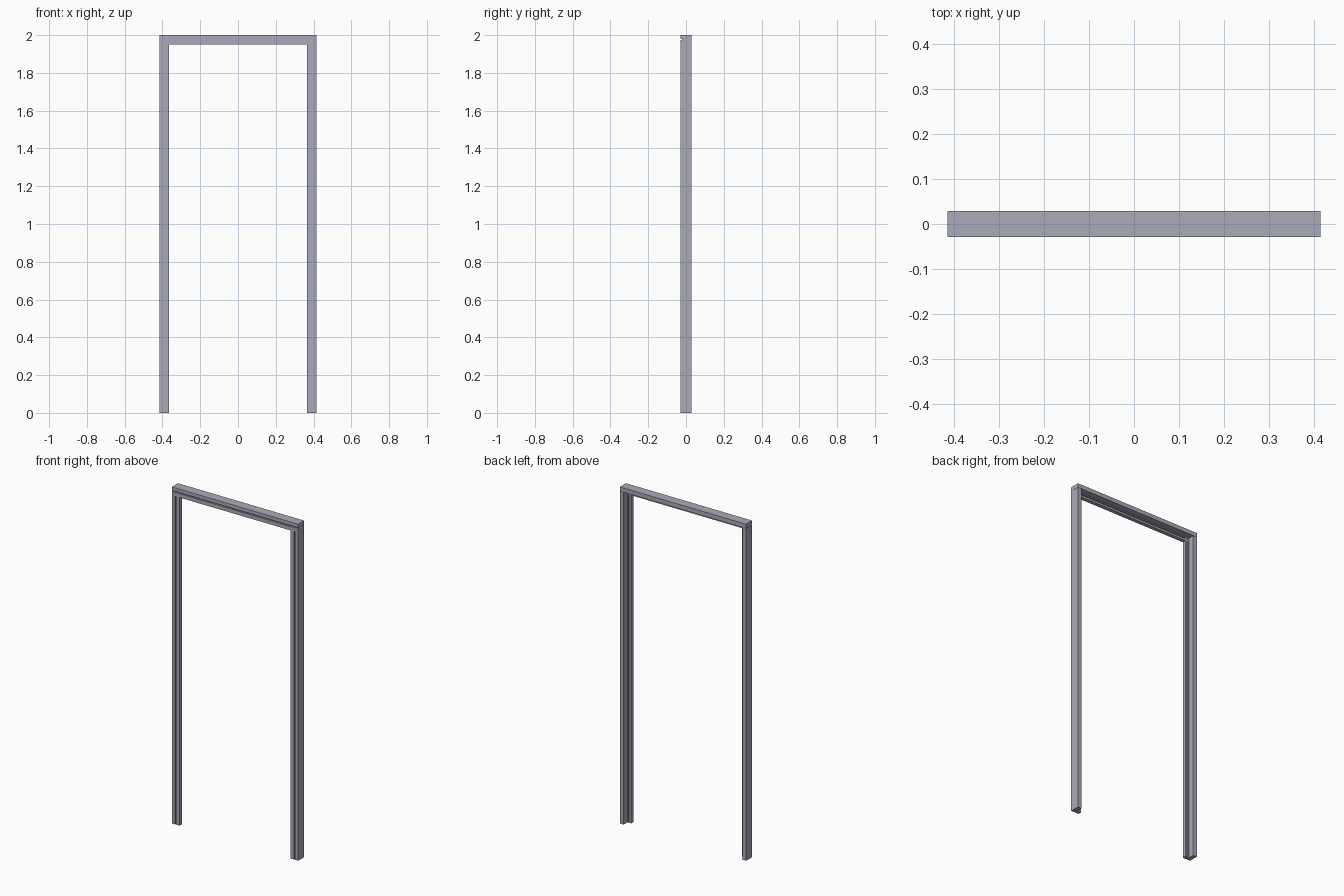
import bpy
import bmesh
from mathutils import Vector

cube = bpy.data.objects.get("Cube")
if cube:
    bpy.data.objects.remove(cube, do_unlink=True)

HALF_W, HEIGHT, HALF_D = 0.415, 2.0, 0.0285
FACE, BACK_FACE = 0.05, 0.025       # frame width at the front and at the back
STOP_Y = -0.006                     # back of the door stop

paint = bpy.data.materials.new("blue_grey_paint")
paint.use_nodes = True
colour = (0.40, 0.41, 0.48, 1)
paint.diffuse_color = colour
paint.node_tree.nodes["Principled BSDF"].inputs["Base Color"].default_value = colour

# Frame section: (distance in from the outer edge, depth)
section = [
    (0, -HALF_D),
    # shadow groove in the front face
    (0.021, -HALF_D), (0.021, -HALF_D + 0.007),
    (0.027, -HALF_D + 0.007), (0.027, -HALF_D),
    # door stop
    (FACE, -HALF_D), (FACE, STOP_Y),
    # seal slot behind the stop
    (0.038, STOP_Y), (0.038, STOP_Y - 0.006),
    (0.031, STOP_Y - 0.006), (0.031, STOP_Y),
    # rebate and back face
    (BACK_FACE, STOP_Y), (BACK_FACE, HALF_D), (0, HALF_D),
]


def extrude_section(name, place, along):
    """Place the section with a mapping and extrude it along a vector."""
    bm = bmesh.new()
    face = bm.faces.new([bm.verts.new(place(w, y)) for w, y in section])
    grown = bmesh.ops.extrude_face_region(bm, geom=[face], use_keep_orig=True)
    moved = [v for v in grown["geom"] if isinstance(v, bmesh.types.BMVert)]
    bmesh.ops.translate(bm, verts=moved, vec=along)
    bmesh.ops.recalc_face_normals(bm, faces=bm.faces)
    mesh = bpy.data.meshes.new(name)
    bm.to_mesh(mesh)
    bm.free()
    mesh.materials.append(paint)
    obj = bpy.data.objects.new(name, mesh)
    bpy.context.collection.objects.link(obj)
    return obj


# Head rail across the full width
extrude_section("head_rail",
                lambda w, y: Vector((-HALF_W, y, HEIGHT - w)),
                Vector((2 * HALF_W, 0, 0)))

# Posts, housed up into the rebate of the head and set just behind its faces
for name, side in (("left_post", 1), ("right_post", -1)):
    extrude_section(name,
                    lambda w, y: Vector((side * (HALF_W - w), y * 0.985, 0)),
                    Vector((0, 0, HEIGHT - BACK_FACE - 0.001)))
